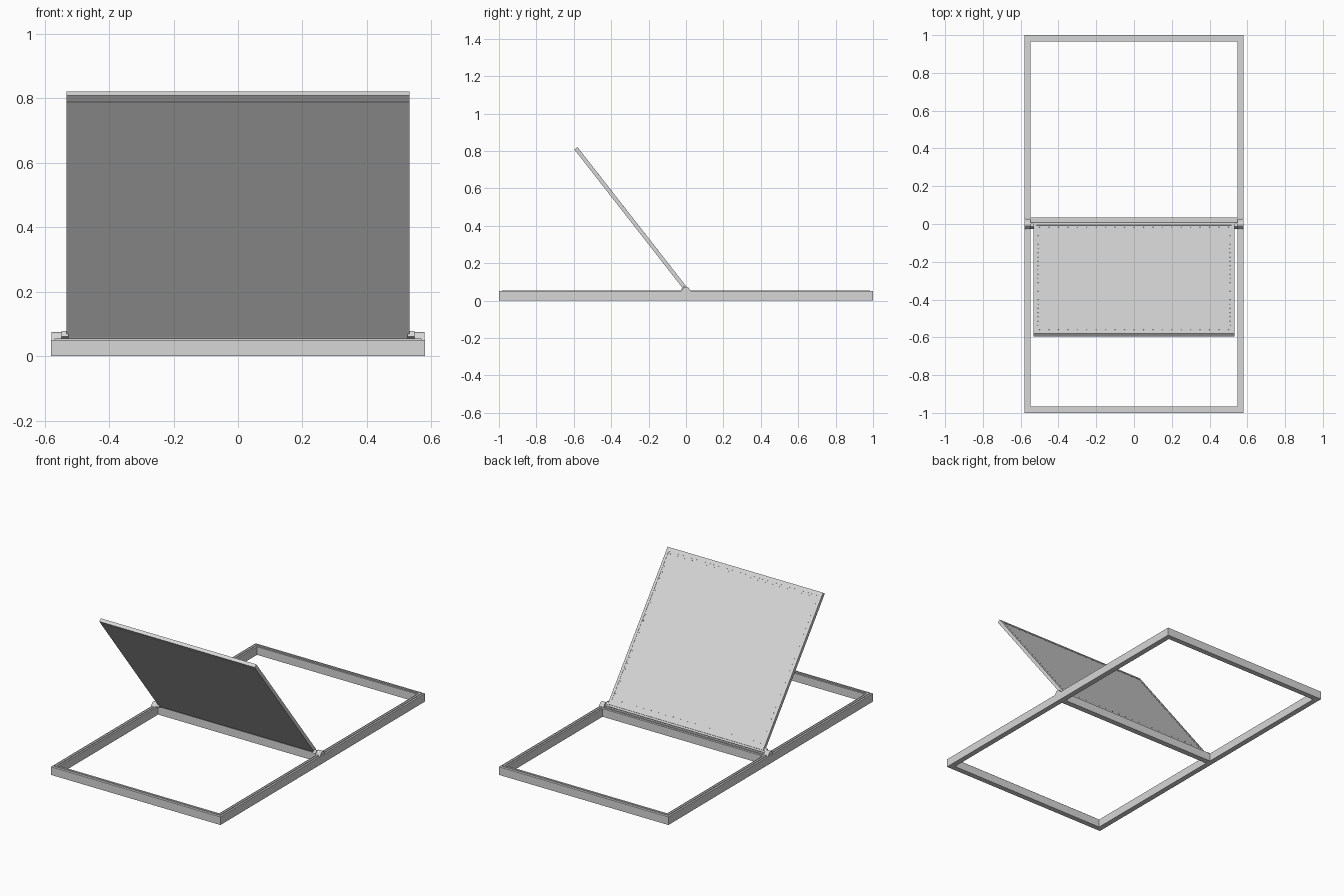
import bpy, bmesh, math
from mathutils import Matrix, Vector

if "Cube" in bpy.data.objects:
    bpy.data.objects.remove(bpy.data.objects["Cube"])

metal = bpy.data.materials.new("light_grey_metal")
metal.diffuse_color = (0.68, 0.68, 0.68, 1)
metal.use_nodes = True
metal.node_tree.nodes["Principled BSDF"].inputs["Base Color"].default_value = metal.diffuse_color


def finish(name, bm, matrix=None):
    bmesh.ops.recalc_face_normals(bm, faces=bm.faces)
    me = bpy.data.meshes.new(name)
    bm.to_mesh(me)
    bm.free()
    me.materials.append(metal)
    ob = bpy.data.objects.new(name, me)
    bpy.context.collection.objects.link(ob)
    if matrix:
        ob.matrix_world = matrix
    return ob


def box(name, x, y, z, matrix=None):
    bm = bmesh.new()
    c = [(a + b) / 2 for a, b in (x, y, z)]
    s = [b - a for a, b in (x, y, z)]
    bmesh.ops.create_cube(bm, size=1, matrix=Matrix.Translation(c) @ Matrix.Diagonal((*s, 1)))
    return finish(name, bm, matrix)


def ring(name, hx, hy, w, z0, z1):
    """Mitred rectangular ring."""
    bm = bmesh.new()
    loops = []
    for ax, ay, z in ((hx, hy, z0), (hx, hy, z1), (hx - w, hy - w, z1), (hx - w, hy - w, z0)):
        loops.append([bm.verts.new((sx * ax, sy * ay, z))
                      for sx, sy in ((-1, -1), (1, -1), (1, 1), (-1, 1))])
    for k in range(4):
        a, b = loops[k], loops[(k + 1) % 4]
        for i in range(4):
            j = (i + 1) % 4
            bm.faces.new((a[i], a[j], b[j], b[i]))
    return finish(name, bm)


def extrude_x(name, profile, x0, x1):
    """Extrude a (y, z) outline along x."""
    bm = bmesh.new()
    f = bm.faces.new([bm.verts.new((x0, y, z)) for y, z in profile])
    r = bmesh.ops.extrude_face_region(bm, geom=[f])
    bmesh.ops.translate(bm, vec=(x1 - x0, 0, 0),
                        verts=[v for v in r["geom"] if isinstance(v, bmesh.types.BMVert)])
    return finish(name, bm)


# base frame with a raised lip, and the middle crossbar
ring("base_frame", 0.58, 1.0, 0.033, 0, 0.05)
ring("frame_lip", 0.569, 0.985, 0.012, 0.049, 0.055)
box("crossbar", (-0.548, 0.548), (0.0, 0.035), (0, 0.05))
box("crossbar_lip", (-0.545, 0.545), (0.008, 0.022), (0.049, 0.056))

# hinge rod and rounded end brackets
bm = bmesh.new()
bmesh.ops.create_cone(bm, cap_ends=True, segments=20, radius1=0.007, radius2=0.007, depth=1.13,
                      matrix=Matrix.Translation((0, 0, 0.06)) @ Matrix.Rotation(math.pi / 2, 4, 'Y'))
rod = finish("hinge_rod", bm)
bracket = [(-0.028, 0.049), (0.028, 0.049)]
for i in range(9):
    a = math.radians(20 + 140 * i / 8)
    bracket.append((0.018 * math.cos(a), 0.056 + 0.018 * math.sin(a)))
for s, side in ((-1, "left"), (1, "right")):
    extrude_x(side + "_hinge_bracket", bracket, s * 0.548, s * 0.579)
    extrude_x(side + "_hinge_lug", [(-0.026, 0.06), (-0.005, 0.052), (0.007, 0.056),
                                    (0.004, 0.068), (-0.012, 0.078)], s * 0.525, s * 0.548)

# tilted panel, built upright about the hinge: thickness along y
tilt = Matrix.Translation((0, 0, 0.061)) @ Matrix.Rotation(math.radians(38), 4, 'X')
W, T, Z0, Z1 = 0.532, 0.0105, 0.004, 0.956
box("panel_front_sheet", (-W, W), (-T, -T + 0.003), (Z0, Z1 - 0.026), tilt)
box("panel_back_sheet", (-W + 0.014, W - 0.014), (T - 0.004, T - 0.0015), (Z0 + 0.014, Z1 - 0.014), tilt)
box("panel_top_rail", (-W, W), (-T, T), (Z1 - 0.024, Z1), tilt)
box("panel_bottom_rail", (-W, W), (-T, T), (Z0, Z0 + 0.02), tilt)
for s, side in ((-1, "left"), (1, "right")):
    x = sorted((s * W, s * (W - 0.016)))
    box(side + "_panel_rail", x, (-T + 0.002, T), (Z0 + 0.01, Z1 - 0.02), tilt)

# rivets around the back sheet
spots = []
for i in range(21):
    x = -0.5 + i * 0.05
    spots += [(x, Z0 + 0.035), (x, Z1 - 0.036)]
for i in range(1, 24):
    z = Z0 + 0.035 + i * (Z1 - Z0 - 0.071) / 24
    spots += [(-0.508, z), (0.508, z)]
bm = bmesh.new()
for x, z in spots:
    bmesh.ops.create_cone(bm, cap_ends=True, segments=8, radius1=0.0025, radius2=0.002, depth=0.003,
                          matrix=Matrix.Translation((x, T - 0.001, z)) @ Matrix.Rotation(-math.pi / 2, 4, 'X'))
finish("panel_rivets", bm, tilt)

# smooth the hinge rod only
bpy.ops.object.select_all(action='DESELECT')
rod.select_set(True)
bpy.context.view_layer.objects.active = rod
bpy.ops.object.shade_smooth_by_angle(angle=math.radians(40))
